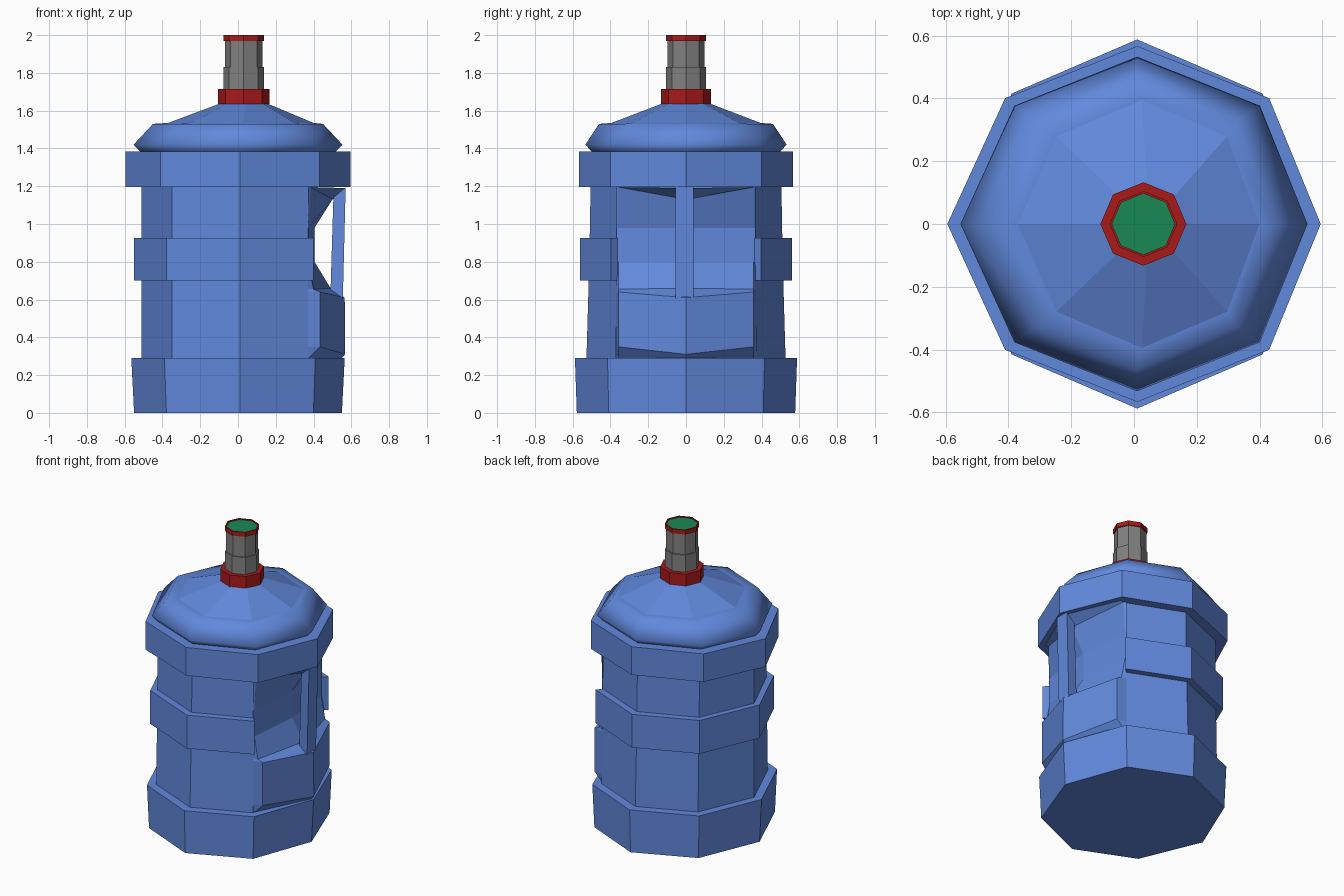
import bpy, bmesh
from math import cos, sin, pi

if "Cube" in bpy.data.objects:
    bpy.data.objects.remove(bpy.data.objects["Cube"])

def material(name, rgb):
    m = bpy.data.materials.new(name)
    m.diffuse_color = (*rgb, 1)
    m.use_nodes = True
    m.node_tree.nodes["Principled BSDF"].inputs["Base Color"].default_value = m.diffuse_color
    return m

BLUE = material("blue_plastic", (0.12, 0.25, 0.72))
RED = material("red_trim", (0.4, 0.01, 0.01))
GREEN = material("green_seal", (0.01, 0.25, 0.09))
GREY = material("grey_neck", (0.22, 0.22, 0.22))

def finish(bm, name, mat):
    mesh = bpy.data.meshes.new(name)
    bm.to_mesh(mesh)
    bm.free()
    ob = bpy.data.objects.new(name, mesh)
    bpy.context.collection.objects.link(ob)
    mesh.materials.append(mat)
    return ob

def ring(bm, z, rx, ry, cx=0, skew=0):
    # octagon with corners on the axes
    return [bm.verts.new((cx + rx * cos(k * pi / 4) + (0 if k % 4 == 0 else skew),
                          ry * sin(k * pi / 4), z)) for k in range(8)]

def turned(name, profile, mat, cx=0.03):
    # closed eight-sided part from (radius, z) pairs
    bm = bmesh.new()
    rs = [ring(bm, z, r, r * 0.97, cx) for r, z in profile]
    for a, b in zip(rs, rs[1:]):
        for k in range(8):
            bm.faces.new((a[k], a[(k + 1) % 8], b[(k + 1) % 8], b[k]))
    bm.faces.new(rs[0][::-1])
    bm.faces.new(rs[-1])
    return finish(bm, name, mat)

# bottle body: (z, x radius, y radius, x centre)
PROFILE = [
    (0, .55, .578, 0), (.29, .565, .588, 0),
    (.29, .51, .527, 0), (.70, .51, .515, 0),
    (.70, .55, .56, 0), (.925, .55, .56, 0),
    (.925, .51, .51, 0), (1.195, .51, .505, 0),
    (1.195, .595, .567, 0), (1.385, .595, .567, 0),
    (1.385, .52, .50, 0), (1.42, .553, .533, 0),
    (1.53, .45, .46, 0), (1.535, .385, .395, .015),
    (1.64, .12, .12, .03)]
bm = bmesh.new()
rings = [ring(bm, z, rx, ry, cx, .01) for z, rx, ry, cx in PROFILE]
for i, (a, b) in enumerate(zip(rings, rings[1:])):
    for k in range(8):
        if 2 <= i <= 6 and k in (0, 7):
            continue                       # opening for the handle
        f = bm.faces.new((a[k], a[(k + 1) % 8], b[(k + 1) % 8], b[k]))
        f.smooth = 10 <= i <= 12           # rounded shoulder
bm.faces.new(rings[0][::-1])
bm.faces.new(rings[-1])
# ends of the middle band beside the opening
bm.faces.new([rings[i][1] for i in (3, 4, 5, 6)])
bm.faces.new([rings[i][7] for i in (6, 5, 4, 3)])
finish(bm, "bottle_body", BLUE)

# handle recess: rows of (edge x, edge z, middle x, middle z)
ROWS = [(.375, .29, .55, .29), (.435, .35, .567, .31), (.435, .64, .565, .61),
        (.40, .655, .49, .66), (.372, .80, .405, .80), (.372, .98, .405, .98),
        (.385, 1.195, .50, 1.13), (.41, 1.195, .57, 1.19)]
bm = bmesh.new()
rows = []
for ex, ez, mx, mz in ROWS:
    rows.append([bm.verts.new(p) for p in
                 ((.37, -.368, ez), (ex, -.358, ez), (mx, 0, mz),
                  (ex, .358, ez), (.37, .368, ez))])
for a, b in zip(rows, rows[1:]):
    for j in range(4):
        bm.faces.new((a[j], a[j + 1], b[j + 1], b[j]))
finish(bm, "handle_recess", BLUE)

# upright grip: (inner x, inner z, outer x, outer z) at bottom and top
bm = bmesh.new()
ends = []
for xi, zi, xo, zo in ((.49, .65, .555, .605), (.505, 1.14, .57, 1.195)):
    ends.append([bm.verts.new(p) for p in
                 ((xi, -.045, zi), (xo, -.055, zo), (xo, .04, zo), (xi, .035, zi))])
a, b = ends
for j in range(4):
    n = (j + 1) % 4
    bm.faces.new((a[j], a[n], b[n], b[j]))
bm.faces.new(a[::-1])
bm.faces.new(b)
finish(bm, "handle_grip", BLUE)

# neck stack
turned("neck_collar", [(.137, 1.635), (.137, 1.715)], RED)
turned("neck", [(.108, 1.71), (.108, 1.83), (.1, 1.83), (.1, 1.97)], GREY)
turned("neck_rim", [(.108, 1.97), (.108, 2.0), (.1, 2.0), (.1, 1.985)], RED)
turned("seal_disc", [(.1, 1.98), (.1, 1.993)], GREEN)
